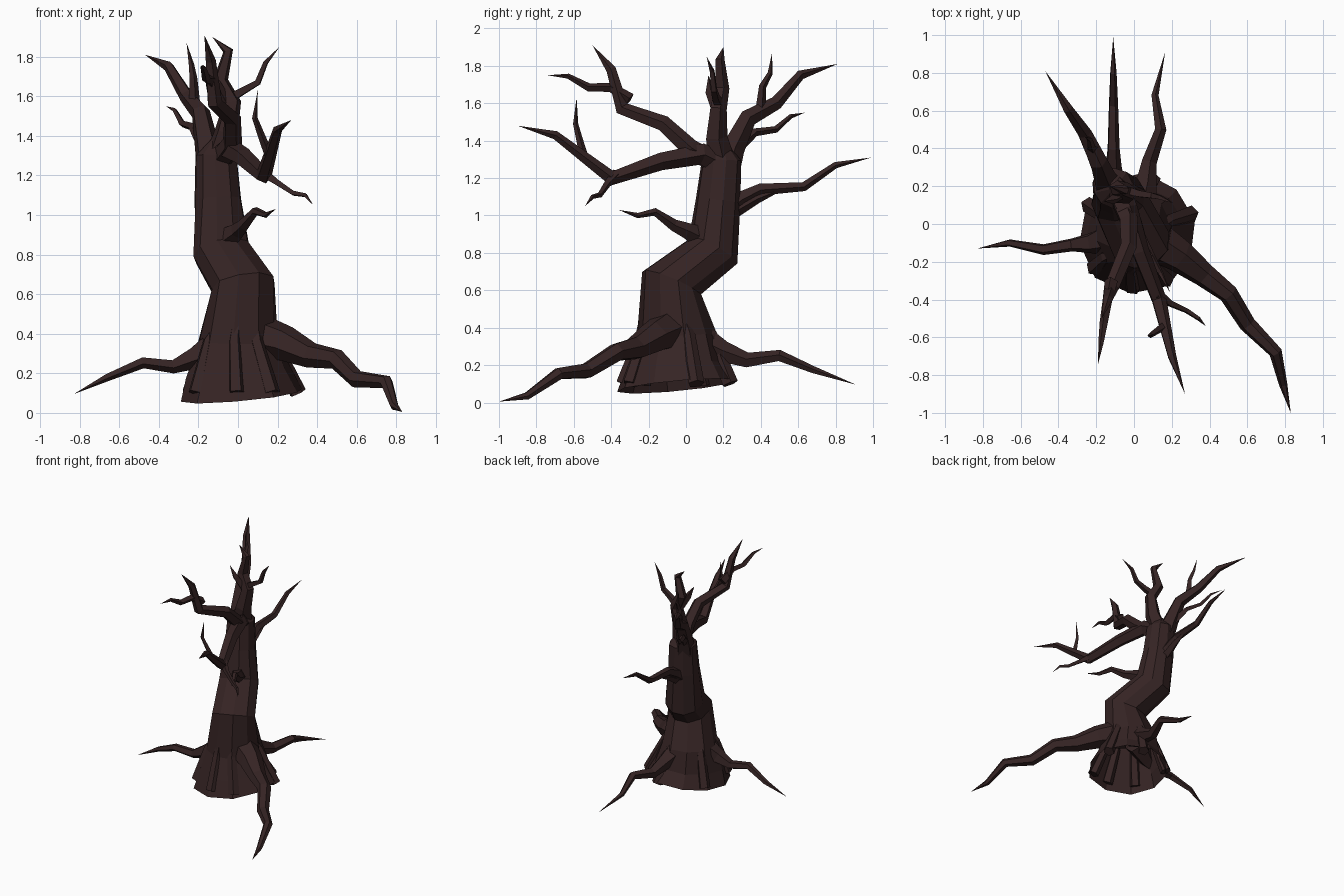
import bpy, bmesh, math, random
from mathutils import Vector

random.seed(4)
bark = bpy.data.materials.new("dark bark")
bark.diffuse_color = (0.036, 0.0175, 0.0175, 1)


def limb(name, path, sides=5, jitter=0.0, cap_start=True):
    """Flat-faced tube through (x, y, z, radius) points; radius 0 makes a pointed tip."""
    bm = bmesh.new()
    pts = [Vector(p[:3]) for p in path]
    rings, side = [], Vector((1, 0.2, 0))
    for i, p in enumerate(pts):
        a = (p - pts[i - 1]).normalized() if i else Vector()
        b = (pts[i + 1] - p).normalized() if i < len(pts) - 1 else Vector()
        t = (a + b).normalized()
        side = side - t * side.dot(t)
        if side.length < 0.05:
            side = t.orthogonal()
        side.normalize()
        up = t.cross(side)
        r = path[i][3]
        if r == 0:
            rings.append([bm.verts.new(p)])
            continue
        ring = []
        for k in range(sides):
            ang = 2 * math.pi * k / sides
            rr = r * (1 + random.uniform(-jitter, jitter))
            ring.append(bm.verts.new(p + rr * (math.cos(ang) * side + math.sin(ang) * up)))
        rings.append(ring)
    for lo, hi in zip(rings, rings[1:]):
        for k in range(sides):
            n = (k + 1) % sides
            if len(hi) == 1:
                bm.faces.new((lo[k], lo[n], hi[0]))
            else:
                bm.faces.new((lo[k], lo[n], hi[n], hi[k]))
    if cap_start:
        bm.faces.new(rings[0][::-1])
    bmesh.ops.recalc_face_normals(bm, faces=bm.faces)
    me = bpy.data.meshes.new(name)
    bm.to_mesh(me)
    bm.free()
    me.materials.append(bark)
    ob = bpy.data.objects.new(name, me)
    bpy.context.collection.objects.link(ob)
    return ob


# Trunk: flared, open underneath, kinked backwards halfway up
limb("trunk", [(0.02, -0.04, 0.09, 0.32), (0.01, -0.05, 0.2, 0.265), (0.0, -0.05, 0.36, 0.21),
               (0.025, -0.08, 0.64, 0.165), (-0.085, 0.14, 0.81, 0.15),
               (-0.1, 0.17, 1.08, 0.122), (-0.11, 0.19, 1.3, 0.108),
               (-0.1, 0.19, 1.42, 0)], sides=10, jitter=0.06, cap_start=False)

# Roots
limb("front_right_root", [(0.06, -0.06, 0.40, 0.12), (0.24, -0.17, 0.35, 0.09), (0.37, -0.27, 0.29, 0.065),
                          (0.5, -0.37, 0.27, 0.052), (0.6, -0.53, 0.17, 0.045),
                          (0.75, -0.68, 0.155, 0.035), (0.79, -0.85, 0.035, 0.022), (0.83, -1.0, 0.005, 0)], 6)
limb("left_root", [(-0.08, -0.06, 0.36, 0.1), (-0.22, -0.1, 0.28, 0.06), (-0.33, -0.11, 0.235, 0.036),
                   (-0.48, -0.135, 0.255, 0.03), (-0.66, -0.1, 0.18, 0.02), (-0.83, -0.13, 0.095, 0)])
limb("back_root", [(0.02, 0.05, 0.34, 0.1), (0.06, 0.2, 0.27, 0.06), (0.08, 0.33, 0.225, 0.042),
                   (0.14, 0.5, 0.25, 0.032), (0.11, 0.68, 0.175, 0.02), (0.165, 0.91, 0.095, 0)])

# Bark ridges running down the flare into the base
for i, (deg, top) in enumerate([(-95, 0.66), (-60, 0.55), (-140, 0.5), (20, 0.5), (75, 0.45), (150, 0.45)]):
    c, s = math.cos(math.radians(deg)), math.sin(math.radians(deg))
    limb(f"bark_ridge_{i}", [(0.02 + 0.3 * c, -0.045 + 0.29 * s, 0.1, 0.045),
                             (0.19 * c, -0.05 + 0.19 * s, 0.36, 0.035),
                             (0.02 + 0.13 * c, -0.07 + 0.13 * s, top, 0)], 5)

# Main boughs
limb("front_upper_bough", [(-0.09, 0.17, 1.27, 0.06), (-0.03, 0.02, 1.36, 0.052), (-0.03, -0.12, 1.49, 0.045),
                           (-0.12, -0.34, 1.57, 0.04), (-0.14, -0.4, 1.78, 0.028), (-0.17, -0.5, 1.91, 0)])
limb("front_lower_bough", [(-0.1, 0.2, 1.27, 0.07), (-0.04, 0.08, 1.33, 0.06), (0.03, -0.14, 1.29, 0.05),
                           (0.13, -0.4, 1.2, 0.042), (0.2, -0.7, 1.43, 0.024), (0.27, -0.9, 1.48, 0)])
limb("top_bough", [(-0.1, 0.19, 1.27, 0.08), (-0.06, 0.16, 1.42, 0.062), (-0.03, 0.17, 1.57, 0.048),
                   (-0.09, 0.19, 1.68, 0.042), (-0.05, 0.18, 1.83, 0.027), (-0.13, 0.2, 1.9, 0)])
limb("back_upper_bough", [(-0.13, 0.2, 1.22, 0.085), (-0.16, 0.25, 1.36, 0.065), (-0.19, 0.33, 1.52, 0.05),
                          (-0.26, 0.48, 1.6, 0.038), (-0.35, 0.61, 1.75, 0.027), (-0.47, 0.81, 1.81, 0)])
limb("back_lower_bough", [(-0.11, 0.2, 1.02, 0.065), (-0.11, 0.3, 1.09, 0.045), (-0.11, 0.4, 1.14, 0.034),
                          (-0.11, 0.63, 1.155, 0.026), (-0.11, 0.8, 1.27, 0.018), (-0.11, 0.99, 1.31, 0)])
limb("low_front_branch", [(-0.07, 0.1, 0.87, 0.07), (0.0, 0.0, 0.92, 0.045), (0.03, -0.07, 0.95, 0.033),
                          (0.09, -0.17, 1.02, 0.022), (0.14, -0.26, 1.0, 0.015), (0.19, -0.36, 1.03, 0)])

# Thin side twigs
twigs = {
    "front_upper_twig": [(-0.12, -0.3, 1.62, 0.035), (-0.14, -0.4, 1.685, 0.026),
                         (-0.16, -0.52, 1.685, 0.022), (-0.175, -0.63, 1.745, 0.014), (-0.19, -0.74, 1.75, 0)],
    "front_rising_twig": [(0.16, -0.54, 1.3, 0.024), (0.13, -0.56, 1.37, 0.02),
                          (0.085, -0.59, 1.49, 0.014), (0.1, -0.585, 1.63, 0)],
    "front_hanging_twig": [(0.12, -0.37, 1.22, 0.032), (0.19, -0.42, 1.17, 0.02),
                           (0.28, -0.46, 1.11, 0.015), (0.34, -0.5, 1.1, 0.012), (0.38, -0.54, 1.05, 0)],
    "top_right_twig": [(-0.04, 0.18, 1.59, 0.03), (0.03, 0.16, 1.63, 0.024), (0.1, 0.15, 1.67, 0.02),
                       (0.14, 0.14, 1.77, 0.015), (0.21, 0.11, 1.85, 0)],
    "top_left_twig": [(-0.05, 0.17, 1.55, 0.03), (-0.11, 0.13, 1.66, 0.026), (-0.16, 0.12, 1.75, 0)],
    "back_rising_twig": [(-0.22, 0.4, 1.56, 0.03), (-0.225, 0.41, 1.69, 0.02),
                         (-0.235, 0.45, 1.76, 0.014), (-0.26, 0.46, 1.87, 0)],
    "back_side_twig": [(-0.18, 0.27, 1.36, 0.035), (-0.23, 0.37, 1.445, 0.022), (-0.28, 0.48, 1.46, 0.018),
                       (-0.32, 0.56, 1.53, 0.012), (-0.365, 0.635, 1.55, 0)],
    "back_lower_spur": [(-0.1, 0.22, 1.0, 0.04), (-0.1, 0.38, 1.09, 0.026), (-0.11, 0.56, 1.16, 0)],
}
for name, path in twigs.items():
    limb(name, path, 4)
